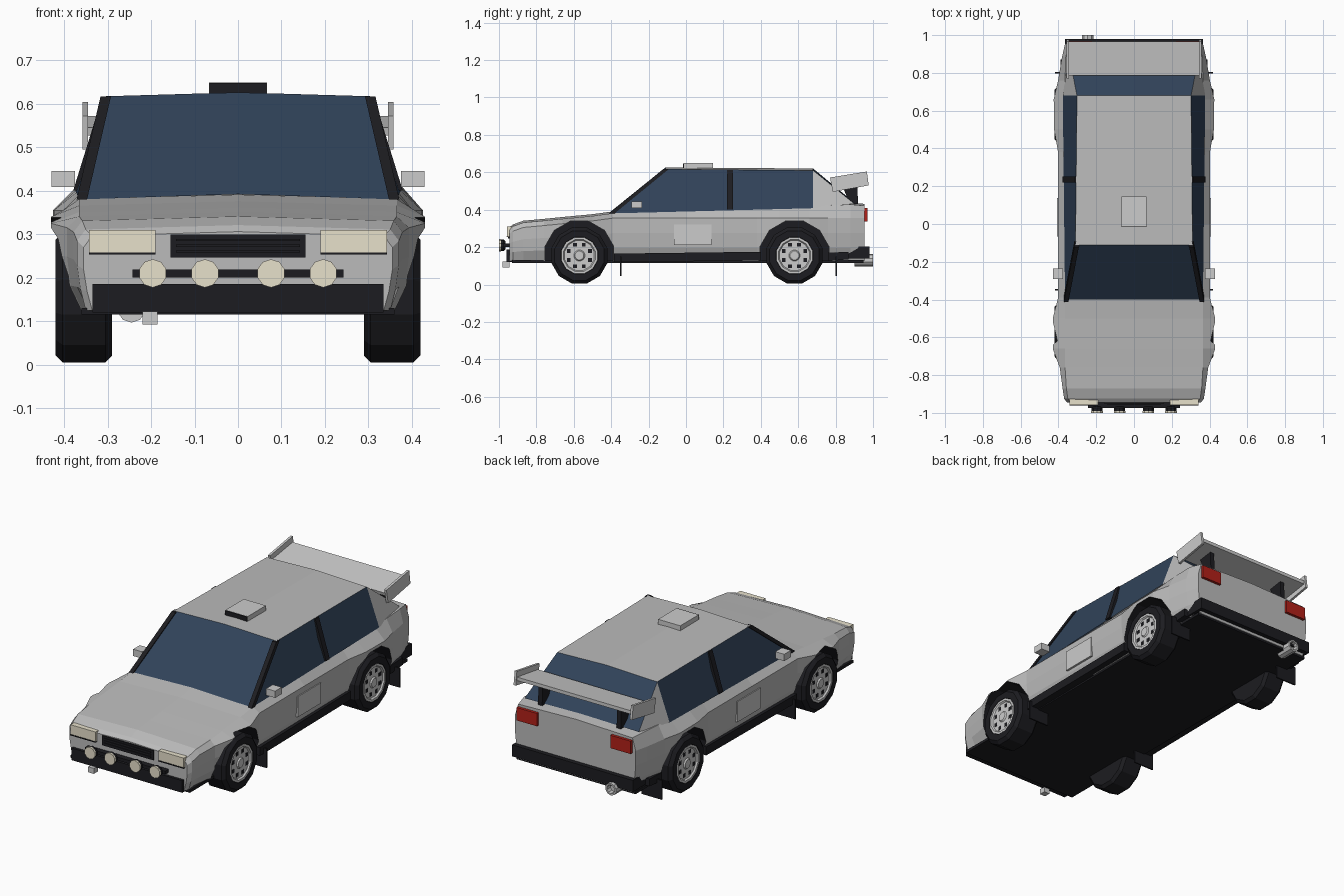
import bpy, bmesh
from math import sin, cos, pi

if "Cube" in bpy.data.objects:
    bpy.data.objects.remove(bpy.data.objects["Cube"])


def material(name, r, g, b):
    m = bpy.data.materials.new(name)
    m.diffuse_color = (r, g, b, 1)
    m.use_nodes = True
    m.node_tree.nodes["Principled BSDF"].inputs["Base Color"].default_value = m.diffuse_color
    return m


BLACK = material("black_trim", 0.012, 0.012, 0.015)
GLASS = material("blue_glass", 0.03, 0.055, 0.1)
CREAM = material("cream_lens", 0.8, 0.75, 0.6)
RED = material("red_lens", 0.45, 0.015, 0.01)
PAINT = material("paint", 0.5, 0.5, 0.5)


def finish(name, bm, mats, mirror):
    bmesh.ops.recalc_face_normals(bm, faces=bm.faces)
    me = bpy.data.meshes.new(name)
    bm.to_mesh(me)
    bm.free()
    for m in mats:
        me.materials.append(m)
    ob = bpy.data.objects.new(name, me)
    bpy.context.collection.objects.link(ob)
    if mirror:
        ob.modifiers.new("mirror", 'MIRROR')
    return ob


def loft(name, loops, mat=None, mirror=False):
    """Closed skin through a list of equal-length point loops."""
    bm = bmesh.new()
    rows = [[bm.verts.new(p) for p in loop] for loop in loops]
    n = len(rows[0])
    for a, b in zip(rows, rows[1:]):
        for i in range(n):
            j = (i + 1) % n
            bm.faces.new((a[i], a[j], b[j], b[i]))
    bm.faces.new(rows[0])
    bm.faces.new(rows[-1])
    return finish(name, bm, [mat] if mat else [], mirror)


def box(name, x0, x1, y0, y1, z0, z1, mat=None, mirror=False):
    return loft(name, [[(x0, y0, z), (x1, y0, z), (x1, y1, z), (x0, y1, z)]
                       for z in (z0, z1)], mat, mirror)


def ring(x, r, cy, cz, n=12):
    return [(x, cy + r * cos((i + .5) * 2 * pi / n), cz + r * sin((i + .5) * 2 * pi / n))
            for i in range(n)]


def side_plate(name, x0, x1, outline, mat=None, mirror=True):
    return loft(name, [[(x, y, z) for y, z in outline] for x in (x0, x1)], mat, mirror)


def post(name, lo, hi, dx, dy, mat):
    """Slanted pillar from lo to hi with offsets dx, dy."""
    return loft(name, [[(p[0] + a, p[1] + b, p[2]) for a, b in
                        ((dx[0], dy[0]), (dx[1], dy[0]), (dx[1], dy[1]), (dx[0], dy[1]))]
                       for p in (lo, hi)], mat, True)


WHEELS = (("front", -0.57), ("rear", 0.58))
WZ = 0.155

# Lower body: stations of (y, half width, top height), wider at the wheels
stations = [(-.945, .355, .30), (-.925, .37, .315), (-.87, .378, .335), (-.76, .393, .345),
            (-.66, .43, .355), (-.5, .43, .37), (-.39, .402, .385), (0, .402, .395),
            (.38, .402, .405), (.5, .423, .412), (.66, .425, .42), (.76, .402, .427),
            (.88, .382, .432), (.955, .365, .425)]
loops = []
for y, w, zt in stations:
    zs = min(.355, zt - .03)
    half = [(w - (.035 if abs(y) < .9 else .02), .125)] + [
        (w - d, .125 + f * (zs - .125)) for d, f in ((.008, .3), (0, .65), (0, 1))]
    half += [(min(.365, w - .02), zt - .004)]
    loops.append([(x, y, z) for x, z in half] + [(0, y, zt + .006)] +
                 [(-x, y, z) for x, z in reversed(half)])
body = loft("body_shell", loops, PAINT)

# Dark wheel wells cut out of the body
for label, y in WHEELS:
    for s in (-1, 1):
        cutter = loft("wheel_well_cutter", [ring(s * .27, .19, y, WZ), ring(s * .5, .19, y, WZ)], BLACK)
        cutter.hide_render = True
        mod = body.modifiers.new("well", 'BOOLEAN')
        mod.operation, mod.solver, mod.object = 'DIFFERENCE', 'EXACT', cutter
        mod.material_mode = 'TRANSFER'
        bpy.context.view_layer.objects.active = body
        bpy.ops.object.modifier_apply(modifier=mod.name)
        bpy.data.objects.remove(cutter)

# Cabin: glass all round, painted roof and rear pillars
A, B, C = (.365, -.40, .38), (.31, -.11, .617), (.302, .68, .61)
D, E = (.377, .68, .408), (.345, .90, .432)
bm = bmesh.new()
R = [bm.verts.new(p) for p in (A, B, C, D, E)]
L = [bm.verts.new((-p[0], p[1], p[2])) for p in (A, B, C, D, E)]
wind, front, back, tail = [bm.verts.new(p) for p in
                           ((0, -.40, .392), (0, -.11, .626), (0, .68, .62), (0, .90, .438))]
for S in (R, L):
    a, b, c, d, e = S
    for verts, m in (((a, d, c, b), 1), ((d, e, c), 0), ((wind, a, b, front), 1),
                     ((front, b, c, back), 0), ((back, c, e, tail), 1)):
        bm.faces.new(verts).material_index = m
finish("cabin", bm, [PAINT, GLASS], False)
post("windscreen_pillar", A, B, (-.018, .006), (-.012, .018), BLACK)
post("door_pillar", (.372, .235, .40), (.306, .235, .613), (-.012, .007), (-.016, .016), BLACK)

# Roof vent with dark intake
box("roof_vent", -.067, .067, -.012, .145, .62, .649)
box("roof_vent_intake", -.066, .066, -.017, -.011, .622, .648, BLACK)

# Wheels: tyre, rim, hub and dark rim holes
for label, y in WHEELS:
    loft(label + "_tyre", [ring(x, r, y, WZ) for x, r in
                           ((.29, .1), (.29, .14), (.305, .155), (.403, .155), (.42, .137),
                            (.42, .102), (.408, .097))], BLACK, True)
    loft(label + "_rim", [ring(x, r, y, WZ) for x, r in
                          ((.40, .1), (.419, .1), (.419, .088), (.411, .082),
                           (.411, .03), (.418, .024))], None, True)
    for i in range(8):
        a = i * pi / 4 + pi / 8
        cy, cz = y + .062 * cos(a), WZ + .062 * sin(a)
        box(label + "_rim_hole", .405, .4125, cy - .01, cy + .01, cz - .01, cz + .01, BLACK, True)
    # Mud flaps behind each wheel
    fy = y + .222
    box(label + "_mud_flap", .295, .418, fy - .004, fy + .004, .045, .15, BLACK, True)

# Underside, sills and bumpers
box("floor_pan", -.36, .36, -.93, .95, .115, .13, BLACK)
side_plate("sill", .34, .402, [(-.385, .12), (.40, .128), (.40, .175), (-.385, .165)], BLACK)
side_plate("rear_sill", .33, .388, [(.76, .125), (.87, .135), (.87, .175), (.76, .17)], BLACK)
box("front_bumper", -.335, .335, -.96, -.92, .12, .186, BLACK)
box("rear_bumper", -.365, .365, .87, .98, .14, .203, BLACK)

# Nose: headlights, grille with slats, lamp bar with four round lamps
box("headlight", .19, .342, -.957, -.91, .258, .31, CREAM, True)
box("headlight_base", .19, .342, -.96, -.91, .253, .258, BLACK, True)
box("grille", -.155, .155, -.952, -.93, .246, .299, BLACK)
for i in range(3):
    box("grille_slat", -.142, .142, -.956, -.95, .258 + i * .013, .263 + i * .013, BLACK)
box("lamp_bar", -.243, .243, -.975, -.94, .201, .219, BLACK)


def disc(x, z, y, r, n=10):
    return [(x + r * cos((i + .5) * 2 * pi / n), y, z + r * sin((i + .5) * 2 * pi / n))
            for i in range(n)]


for x in (.076, .196):
    loft("lamp_housing", [disc(x, .21, -.965, .022), disc(x, .21, -.975, .031),
                          disc(x, .21, -.997, .031)], BLACK, True)
    loft("lamp_lens", [disc(x, .21, -.99, .0325), disc(x, .21, -1.0, .0325)], CREAM, True)
box("tow_hook", -.219, -.185, -.98, -.945, .092, .122)

# Mirrors and door number panels
box("door_mirror", .375, .429, -.292, -.235, .408, .445, None, True)
box("door_panel", .39, .407, -.065, .137, .21, .322, None, True)

# Tail: lights, exhaust and raised wing
box("tail_light", .222, .345, .945, .97, .338, .408, RED, True)
loft("exhaust", [disc(-.245, .13, y, r) for y, r in
                 ((.90, .033), (1.0, .033), (1.0, .024), (.97, .024))])
side_plate("wing_blade", -.347, .347, [(.785, .545), (.965, .572), (.965, .553), (.79, .527)],
           None, False)
side_plate("wing_end_plate", .345, .358, [(.77, .572), (.967, .604), (.977, .53), (.785, .495)])
side_plate("wing_strut", .225, .25, [(.83, .545), (.915, .555), (.92, .43), (.875, .43)], BLACK)
